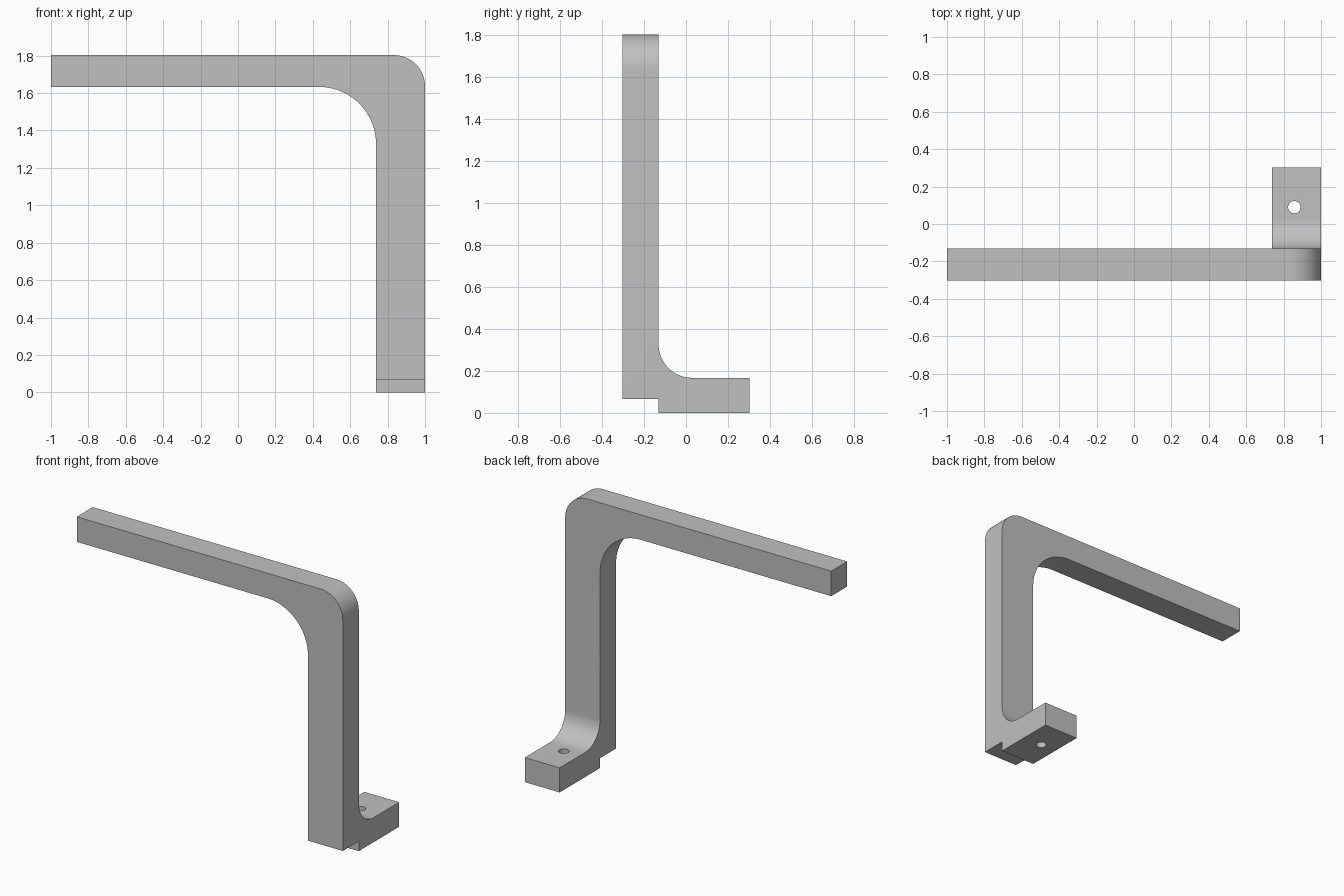
import bpy, bmesh
from math import cos, sin, pi
from mathutils import Vector

cube = bpy.data.objects.get("Cube")
if cube:
    bpy.data.objects.remove(cube, do_unlink=True)

# Main dimensions
FRONT, BACK = -0.303, 0.303
ARM_BACK = -0.131
INNER_X = 0.738
TOP, ARM_UNDER = 1.803, 1.633
POST_BASE, FOOT_TOP = 0.067, 0.167

grey = bpy.data.materials.new("plain grey")
grey.use_nodes = True
grey.diffuse_color = (0.53, 0.53, 0.53, 1)
grey.node_tree.nodes["Principled BSDF"].inputs["Base Color"].default_value = grey.diffuse_color


def arc(cx, cy, r, start, end, steps=20):
    """Points of a circular arc, angles in quarter turns."""
    angles = [(start + (end - start) * i / steps) * pi / 2 for i in range(steps + 1)]
    return [(cx + r * cos(a), cy + r * sin(a)) for a in angles]


def extrude(name, points, place, direction):
    """Solid made by sweeping a flat profile along a direction."""
    bm = bmesh.new()
    face = bm.faces.new([bm.verts.new(place(u, v)) for u, v in points])
    swept = bmesh.ops.extrude_face_region(bm, geom=[face])["geom"]
    verts = [g for g in swept if isinstance(g, bmesh.types.BMVert)]
    bmesh.ops.translate(bm, verts=verts, vec=Vector(direction))
    bmesh.ops.recalc_face_normals(bm, faces=bm.faces)
    mesh = bpy.data.meshes.new(name)
    bm.to_mesh(mesh)
    bm.free()
    mesh.materials.append(grey)
    obj = bpy.data.objects.new(name, mesh)
    bpy.context.collection.objects.link(obj)
    return obj


# Post and arm with rounded outer corner and inner fillet
R_OUT, R_IN = 0.167, 0.305
arm_profile = [(-1, TOP), (-1, ARM_UNDER)]
arm_profile += arc(INNER_X - R_IN, ARM_UNDER - R_IN, R_IN, 1, 0)
arm_profile += [(INNER_X, POST_BASE), (1, POST_BASE)]
arm_profile += arc(1 - R_OUT, TOP - R_OUT, R_OUT, 0, 1)
bracket = extrude("bracket", arm_profile, lambda u, v: (u, FRONT, v), (0, ARM_BACK - FRONT, 0))

# Foot with a fillet running up the back of the post
R_FOOT = 0.16
foot_profile = [(-0.2, 0.2), (-0.2, 0.1), (ARM_BACK, 0.1), (ARM_BACK, 0), (BACK, 0), (BACK, FOOT_TOP)]
foot_profile += arc(ARM_BACK + R_FOOT, FOOT_TOP + R_FOOT, R_FOOT, 3, 2)
foot = extrude("foot_helper", foot_profile, lambda u, v: (INNER_X, u, v), (1 - INNER_X, 0, 0))

# Screw hole cutter
hole = extrude("hole_cutter", arc(0.857, 0.09, 0.033, 0, 3.9, 39),
               lambda u, v: (u, v, -0.1), (0, 0, 0.4))

# Join the foot and drill the hole
bpy.context.view_layer.objects.active = bracket
bracket.select_set(True)
for helper, operation in ((foot, 'UNION'), (hole, 'DIFFERENCE')):
    mod = bracket.modifiers.new(operation.lower(), 'BOOLEAN')
    mod.operation = operation
    mod.solver = 'EXACT'
    mod.object = helper
    bpy.ops.object.modifier_apply(modifier=mod.name)
    bpy.data.objects.remove(helper, do_unlink=True)

bpy.ops.object.shade_smooth_by_angle(angle=pi / 6)
